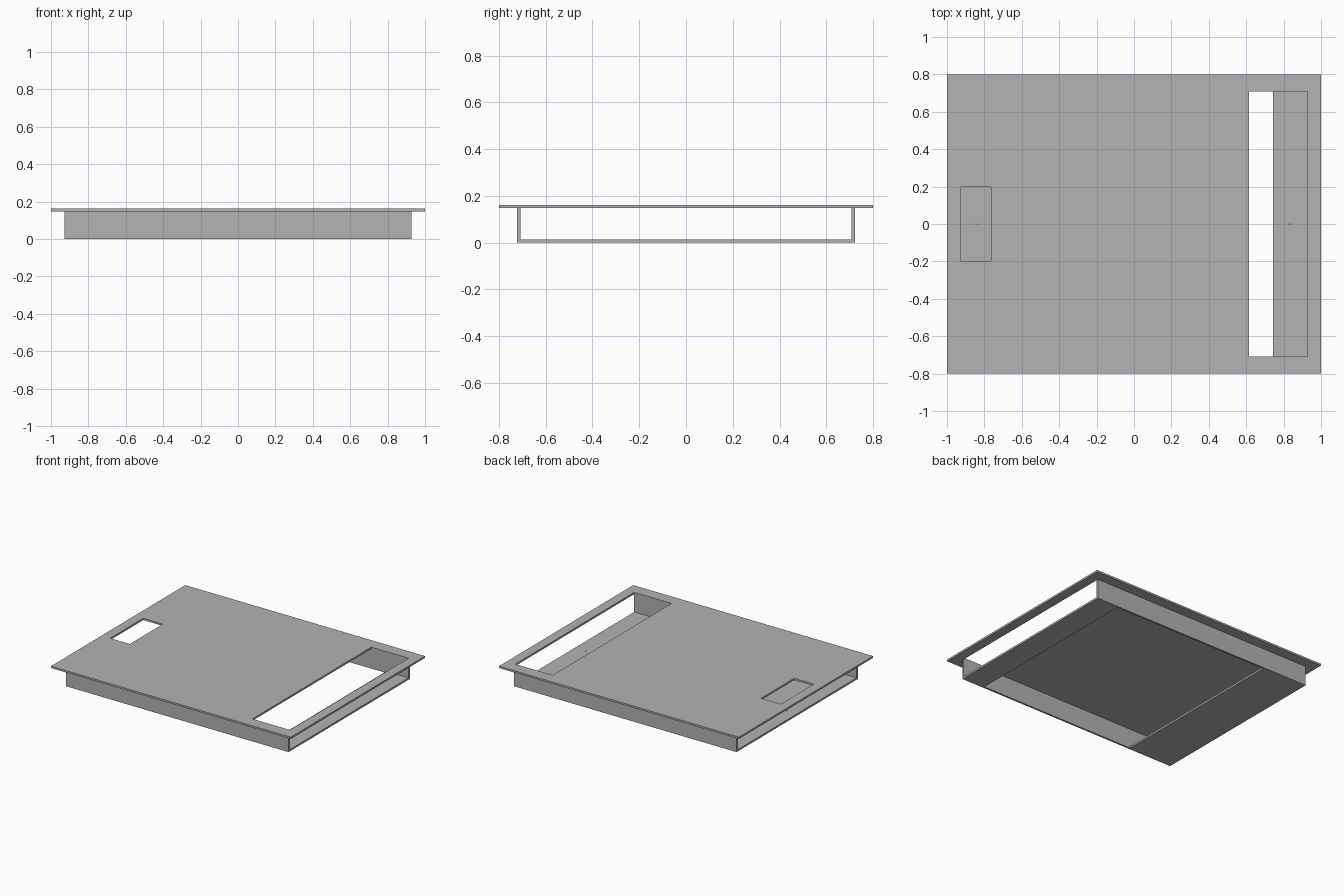
import bpy, bmesh

cube = bpy.data.objects.get("Cube")
if cube:
    bpy.data.objects.remove(cube, do_unlink=True)

grey = bpy.data.materials.new("plain_grey")
grey.use_nodes = True
colour = (0.45, 0.45, 0.45, 1)
grey.diffuse_color = colour
grey.node_tree.nodes["Principled BSDF"].inputs["Base Color"].default_value = colour

T = 0.014            # sheet thickness
TOP = 0.162          # upper surface of the cover
HX, HY = 0.928, 0.722  # half size of the tray
INNER = HY - T


def panel(name, outline, z, thickness, holes=()):
    """Flat sheet (x0, x1, y0, y1) with rectangular openings."""
    rects = [outline, *holes]
    xs = sorted({v for r in rects for v in r[:2]})
    ys = sorted({v for r in rects for v in r[2:]})
    bm = bmesh.new()
    grid = [[bm.verts.new((x, y, z)) for y in ys] for x in xs]
    for i in range(len(xs) - 1):
        for j in range(len(ys) - 1):
            cx, cy = (xs[i] + xs[i + 1]) / 2, (ys[j] + ys[j + 1]) / 2
            if any(a < cx < b and c < cy < d for a, b, c, d in holes):
                continue
            bm.faces.new((grid[i][j], grid[i + 1][j],
                          grid[i + 1][j + 1], grid[i][j + 1]))
    bmesh.ops.delete(bm, geom=[v for v in bm.verts if not v.link_faces],
                     context='VERTS')
    # Give the sheet its thickness
    ext = bmesh.ops.extrude_face_region(bm, geom=bm.faces[:], use_keep_orig=True)
    bmesh.ops.translate(bm, vec=(0, 0, thickness),
                        verts=[g for g in ext["geom"]
                               if isinstance(g, bmesh.types.BMVert)])
    bmesh.ops.recalc_face_normals(bm, faces=bm.faces)
    mesh = bpy.data.meshes.new(name)
    bm.to_mesh(mesh)
    bm.free()
    mesh.materials.append(grey)
    obj = bpy.data.objects.new(name, mesh)
    bpy.context.collection.objects.link(obj)
    return obj


def pin_hole(x):
    return (x - 0.005, x + 0.005, -0.003, 0.003)


# Cover plate with a small window and a long slot
panel("cover_plate", (-1, 1, -0.8, 0.8), TOP - T, T,
      [(-HX, -0.764, -0.197, 0.197), (0.616, HX, -INNER, INNER)])

# Side walls, both ends left open
for side, name in ((-1, "front_wall"), (1, "back_wall")):
    y0, y1 = sorted((side * INNER, side * HY))
    panel(name, (-HX, HX, y0, y1), 0, TOP - T)

# Floor strips between the walls, each with a pin hole
panel("left_floor_strip", (0.743, HX, -INNER, INNER), 0, T, [pin_hole(0.835)])
panel("right_floor_strip", (-HX, -0.558, -INNER, INNER), 0, T, [pin_hole(-0.84)])
